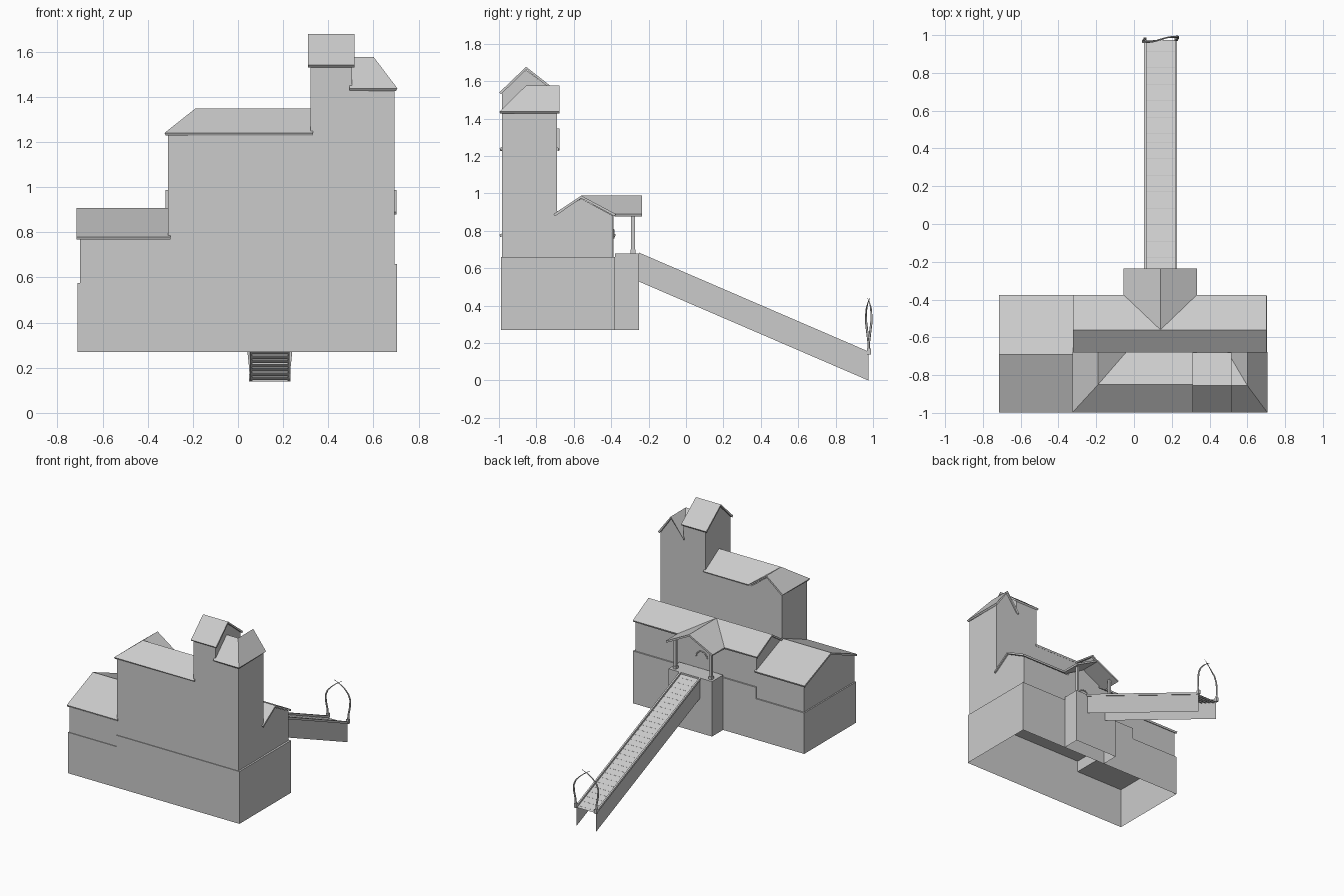
import bpy, bmesh, math
from mathutils import Vector

if "Cube" in bpy.data.objects:
    bpy.data.objects.remove(bpy.data.objects["Cube"])


def finish(name, bm):
    me = bpy.data.meshes.new(name)
    bm.to_mesh(me)
    bm.free()
    ob = bpy.data.objects.new(name, me)
    bpy.context.collection.objects.link(ob)
    return ob


def prism(name, axis, pts, a, b, open_bottom=True):
    """Extrude a 2D outline along x (pts are y,z) or y (pts are x,z)."""
    bm = bmesh.new()
    at = (lambda p, t: (t, p[0], p[1])) if axis == 'x' else (lambda p, t: (p[0], t, p[1]))
    f = bm.faces.new([bm.verts.new(at(p, a)) for p in pts])
    g = bmesh.ops.extrude_face_region(bm, geom=[f], use_keep_orig=True)
    d = Vector((b - a, 0, 0)) if axis == 'x' else Vector((0, b - a, 0))
    bmesh.ops.translate(bm, vec=d, verts=[v for v in g['geom'] if isinstance(v, bmesh.types.BMVert)])
    bmesh.ops.recalc_face_normals(bm, faces=bm.faces)
    if open_bottom:
        zmin = min(p[1] for p in pts)
        low = [f for f in bm.faces if all(abs(v.co.z - zmin) < 1e-4 for v in f.verts)]
        bmesh.ops.delete(bm, geom=low, context='FACES_ONLY')
    return finish(name, bm)


def box(name, x0, x1, y0, y1, z0, z1, open_bottom=True):
    return prism(name, 'y', [(x0, z0), (x1, z0), (x1, z1), (x0, z1)], y0, y1, open_bottom)


def sheet(name, faces, thick=0.014):
    """Roof surface from corner loops, thickened downwards."""
    bm = bmesh.new()
    for loop in faces:
        f = bm.faces.new([bm.verts.new(p) for p in loop])
        f.normal_update()
        if f.normal.z < 0:
            f.normal_flip()
    bmesh.ops.remove_doubles(bm, verts=bm.verts, dist=1e-4)
    ob = finish(name, bm)
    if thick:
        m = ob.modifiers.new('thickness', 'SOLIDIFY')
        m.thickness, m.offset = thick, -1
    return ob


def gable_roof(name, x0, x1, yf, yr, yb, ze, zr):
    return sheet(name, [[(x0, y, ze), (x1, y, ze), (x1, yr, zr), (x0, yr, zr)] for y in (yf, yb)])


def corner_roof(name, xo, xr, xi, xe, yf, yr, yb, ze, zr):
    """L-shaped roof: hip at the front corner, gable end at the back."""
    top = (xr, yr, zr)
    back = (xr, yb, zr)
    sheet(name, [
        [(xo, yf, ze), (xe, yf, ze), (xe, yr, zr), top],
        [(xo, yf, ze), top, back, (xo, yb, ze)],
        [top, back, (xi, yb, ze)],
        [top, (xe, yr, zr), (xe, yb, ze), (xi, yb, ze)]])


def tube(name, pts, r):
    cu = bpy.data.curves.new(name, 'CURVE')
    cu.dimensions = '3D'
    cu.bevel_depth, cu.bevel_resolution, cu.use_fill_caps = r, 1, True
    s = cu.splines.new('POLY')
    s.points.add(len(pts) - 1)
    for p, c in zip(s.points, pts):
        p.co = (*c[:3], 1)
        p.radius = c[3] if len(c) > 3 else 1
    ob = bpy.data.objects.new(name, cu)
    bpy.context.collection.objects.link(ob)


# Stone foundation, stepped and open underneath
prism('foundation', 'y', [(-0.71, 0.27), (0.705, 0.27), (0.705, 0.66), (-0.31, 0.66),
                          (-0.31, 0.575), (-0.71, 0.575)], -0.99, -0.38)
box('porch_foundation', -0.04, 0.32, -0.38, -0.25, 0.27, 0.68)

# Left wing
prism('wing_walls', 'x', [(-0.985, 0.575), (-0.39, 0.575), (-0.39, 0.773), (-0.69, 0.893),
                          (-0.985, 0.773)], -0.70, -0.31)
gable_roof('wing_roof', -0.715, -0.30, -0.998, -0.69, -0.375, 0.78, 0.908)

# Low back house with cross-gabled porch
prism('house_walls', 'x', [(-0.70, 0.66), (-0.39, 0.66), (-0.39, 0.88), (-0.56, 0.972),
                           (-0.70, 0.885)], -0.31, 0.69)
prism('porch_gable_wall', 'y', [(0.0, 0.66), (0.28, 0.66), (0.28, 0.896), (0.14, 0.972),
                                (0.0, 0.896)], -0.50, -0.388)
C, YR, ZR, ZE = 0.14, -0.56, 0.988, 0.89
roof = [[(-0.322, YR, ZR), (C, YR, ZR), (0.702, YR, ZR), (0.702, -0.708, ZE), (-0.322, -0.708, ZE)]]
for xe, xp in ((-0.322, -0.055), (0.702, 0.333)):
    roof.append([(C, YR, ZR), (xe, YR, ZR), (xe, -0.375, ZE), (xp, -0.375, ZE)])
    roof.append([(C, YR, ZR), (C, -0.235, ZR), (xp, -0.235, ZE), (xp, -0.375, ZE)])
sheet('house_and_porch_roof', roof)
for x, side in ((-0.01, 'left'), (0.285, 'right')):
    box(f'porch_post_{side}', x - 0.009, x + 0.009, -0.294, -0.274, 0.68, 0.90)
    box(f'porch_post_foot_{side}', x - 0.013, x + 0.013, -0.298, -0.27, 0.68, 0.70)
tube('door_arch', [(C + 0.045 * math.cos(a * math.pi / 8), -0.386,
                    0.76 + 0.045 * math.sin(a * math.pi / 8)) for a in range(9)], 0.004)

# Tall main block
box('main_walls', -0.31, 0.34, -0.985, -0.69, 0.66, 1.232)
prism('main_gable_side', 'x', [(-0.985, 1.232), (-0.69, 1.232), (-0.85, 1.332)], -0.19, 0.33)
prism('main_gable_back', 'y', [(-0.31, 1.232), (-0.06, 1.232), (-0.19, 1.332)], -0.85, -0.69)
corner_roof('main_roof', -0.325, -0.19, -0.04, 0.333, -0.997, -0.85, -0.677, 1.24, 1.347)

# Corner tower with two roof heights
box('tower_walls', 0.322, 0.692, -0.985, -0.69, 0.66, 1.43)
prism('tower_top_walls', 'x', [(-0.985, 1.43), (-0.69, 1.43), (-0.69, 1.535), (-0.855, 1.66),
                               (-0.985, 1.535)], 0.322, 0.505)
prism('tower_gable_back', 'y', [(0.505, 1.43), (0.692, 1.43), (0.60, 1.56)], -0.855, -0.69)
gable_roof('tower_high_roof', 0.31, 0.517, -0.998, -0.855, -0.68, 1.54, 1.677)
corner_roof('tower_low_roof', 0.706, 0.60, 0.495, 0.494, -0.998, -0.855, -0.677, 1.437, 1.577)

# Long ramp: flat deck, thin side skirts, rails and joists below
Y0, Y1, Z0, Z1 = -0.25, 0.975, 0.68, 0.152
XL, XR = 0.06, 0.222
sheet('ramp_deck', [[(XL, Y0, Z0 - 0.012), (XR, Y0, Z0 - 0.012),
                     (XR, Y1, Z1 - 0.012), (XL, Y1, Z1 - 0.012)]], 0)
for x, side in ((XL, 'left'), (XR, 'right')):
    sheet(f'ramp_skirt_{side}', [[(x, Y0, Z0), (x, Y1, Z1), (x, Y1, 0.0), (x, Y0, Z0 - 0.152)]], 0)
    prism(f'ramp_rail_{side}', 'x', [(Y0, Z0 - 0.014), (Y1, Z1 - 0.014), (Y1, Z1 + 0.003), (Y0, Z0 + 0.003)],
          x - 0.006, x + 0.006, False)
N = 28
for i in range(N):
    t = (i + 0.5) / N
    y, z = Y0 + (Y1 - Y0) * t, Z0 + (Z1 - Z0) * t - 0.014
    box(f'ramp_joist_{i + 1}', XL + 0.001, XR - 0.001, y - 0.006, y + 0.006, z - 0.008, z, False)

# Curved entrance poles crossing at the foot of the ramp
for s, side in ((-1, 'left'), (1, 'right')):
    cx = (XL + XR) / 2
    path = [(0.083, 0, 0.14, 1.3), (0.086, 0.0, 0.20, 1.1), (0.093, 0.008, 0.26, 1),
            (0.092, 0.014, 0.31, 1), (0.076, 0.014, 0.35, 0.9), (0.045, 0.012, 0.385, 0.7),
            (0.015, 0.006, 0.41, 0.5), (-0.03, -0.006, 0.44, 0.2)]
    tube(f'entrance_pole_{side}', [(cx + s * a, 0.977 + s * b, z, r) for a, b, z, r in path], 0.006)
    box(f'pole_foot_{side}', cx + s * 0.083 - 0.009, cx + s * 0.083 + 0.009, 0.968, 0.988, 0.14, 0.172, False)
